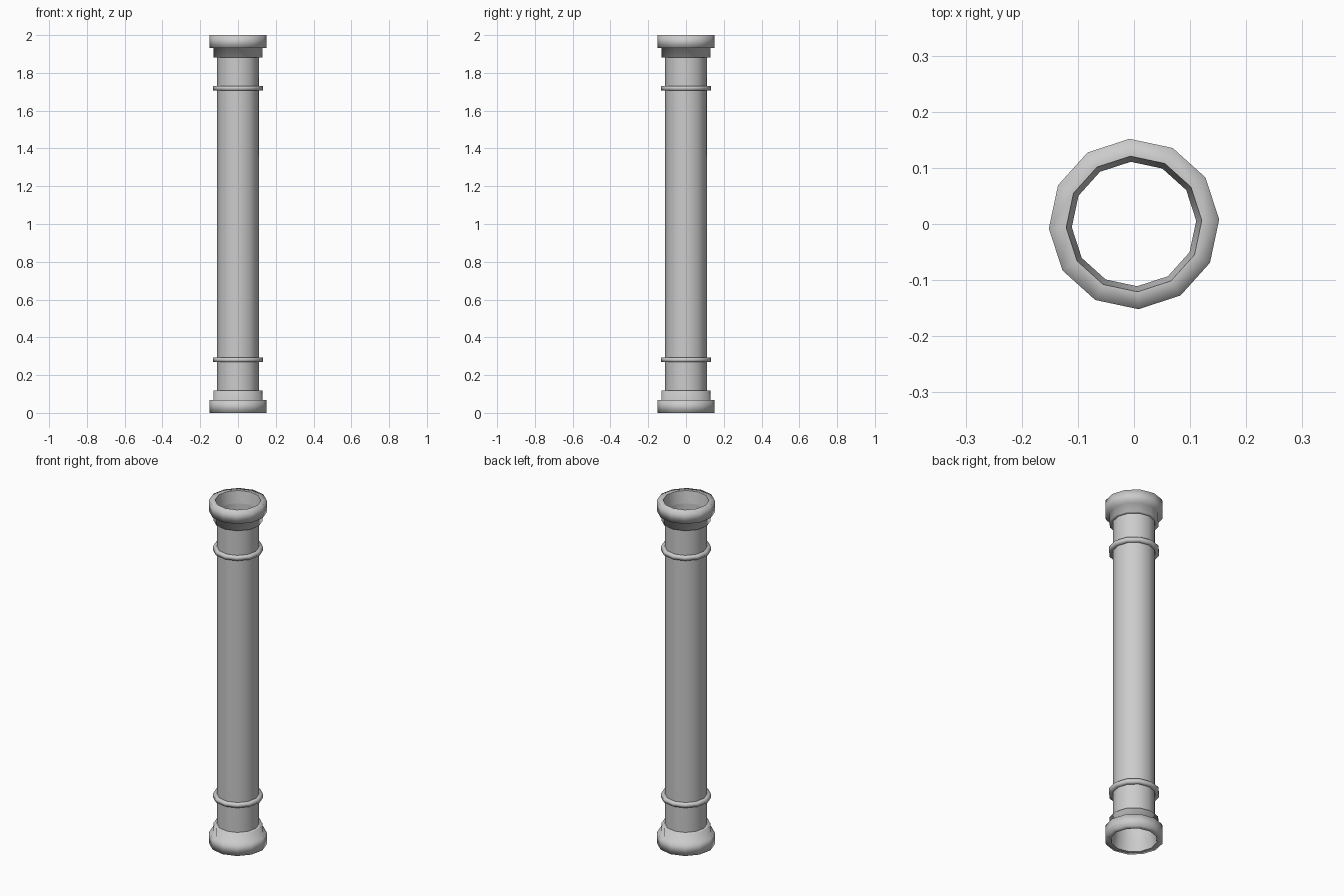
import bpy
import bmesh
import math

SIDES = 12
TURN = math.radians(3)
HEIGHT = 2.0

cube = bpy.data.objects.get("Cube")
if cube:
    bpy.data.objects.remove(cube, do_unlink=True)

stone = bpy.data.materials.new("grey stone")
stone.use_nodes = True
GREY = (0.6, 0.6, 0.6, 1)
stone.diffuse_color = GREY
stone.node_tree.nodes["Principled BSDF"].inputs["Base Color"].default_value = GREY


def lathe(name, profile, flip=False, inward=False):
    """Revolve (radius, z) points; flip mirrors the part to the other end."""
    bm = bmesh.new()
    rings = []
    for radius, z in profile:
        z = HEIGHT - z if flip else z
        rings.append([bm.verts.new((radius * math.cos(TURN + i * math.tau / SIDES),
                                    radius * math.sin(TURN + i * math.tau / SIDES), z))
                      for i in range(SIDES)])
    for low, high in zip(rings, rings[1:]):
        for i in range(SIDES):
            j = (i + 1) % SIDES
            face = bm.faces.new((low[i], low[j], high[j], high[i]))
            face.smooth = True
            if flip != inward:
                face.normal_flip()
    mesh = bpy.data.meshes.new(name)
    bm.to_mesh(mesh)
    bm.free()
    mesh.materials.append(stone)
    obj = bpy.data.objects.new(name, mesh)
    bpy.context.collection.objects.link(obj)


# Hollow shaft
lathe("shaft", [(0.111, 0.07), (0.111, HEIGHT - 0.07)])

# Matching mouldings at both ends
for end, flip in (("lower", False), ("upper", True)):
    lathe(end + "_collar", [(0.121, 0), (0.152, 0), (0.152, 0.068), (0.13, 0.068),
                            (0.13, 0.118), (0.111, 0.118)], flip)
    lathe(end + "_throat", [(0.121, 0), (0.111, 0.07)], flip, inward=True)
    lathe(end + "_band", [(0.111, 0.27), (0.132, 0.27), (0.132, 0.292),
                          (0.111, 0.292)], flip)
